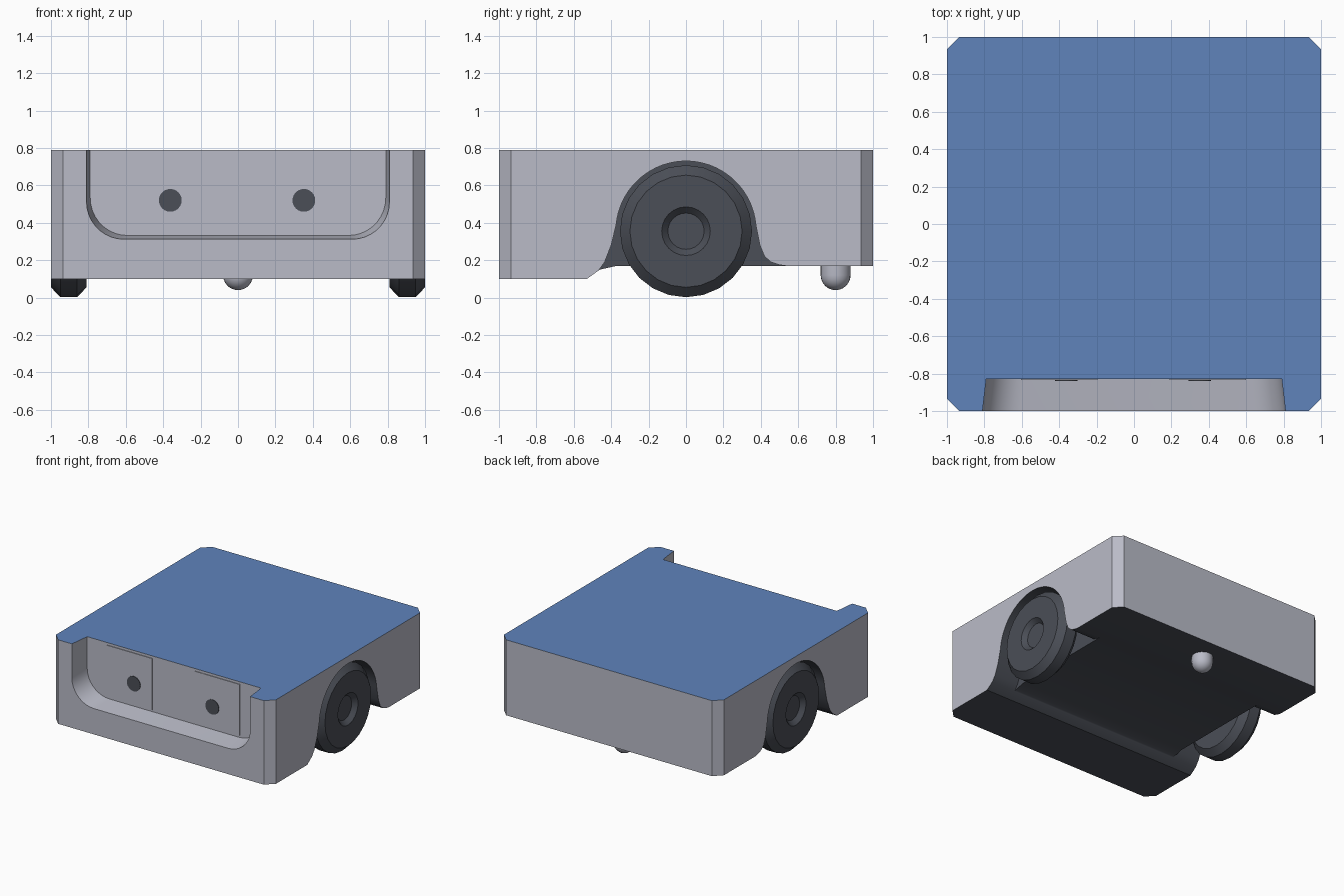
import bpy, bmesh, math

if "Cube" in bpy.data.objects:
    bpy.data.objects.remove(bpy.data.objects["Cube"])


def material(name, rgb):
    m = bpy.data.materials.new(name)
    m.diffuse_color = (*rgb, 1)
    m.use_nodes = True
    m.node_tree.nodes["Principled BSDF"].inputs["Base Color"].default_value = m.diffuse_color
    return m


GREY = material("light grey", (0.49, 0.50, 0.575))
DARK = material("dark grey", (0.07, 0.077, 0.095))
BLUE = material("blue", (0.115, 0.23, 0.50))


def loft(name, loops, mats=()):
    """Skin a series of equal-length closed loops and cap both ends."""
    bm = bmesh.new()
    rings = [[bm.verts.new(p) for p in loop] for loop in loops]
    n = len(rings[0])
    for a, b in zip(rings, rings[1:]):
        for i in range(n):
            j = (i + 1) % n
            bm.faces.new((a[i], a[j], b[j], b[i]))
    bm.faces.new(rings[0])
    bm.faces.new(rings[-1])
    bmesh.ops.recalc_face_normals(bm, faces=bm.faces)
    me = bpy.data.meshes.new(name)
    bm.to_mesh(me)
    bm.free()
    ob = bpy.data.objects.new(name, me)
    bpy.context.collection.objects.link(ob)
    for m in mats:
        me.materials.append(m)
    return ob


def activate(ob):
    bpy.ops.object.select_all(action='DESELECT')
    ob.select_set(True)
    bpy.context.view_layer.objects.active = ob


def smooth(ob, deg=30):
    activate(ob)
    bpy.ops.object.shade_smooth_by_angle(angle=math.radians(deg))


def cut(ob, cutter):
    activate(ob)
    mod = ob.modifiers.new("cut", 'BOOLEAN')
    mod.operation = 'DIFFERENCE'
    mod.solver = 'EXACT'
    mod.object = cutter
    bpy.ops.object.modifier_apply(modifier=mod.name)
    bpy.data.objects.remove(cutter)


def circle(r, n, start=0.0):
    return [(r * math.cos(start + 2 * math.pi * i / n),
             r * math.sin(start + 2 * math.pi * i / n)) for i in range(n)]


def side_prism(name, yz, x0, x1):
    return loft(name, [[(x, y, z) for y, z in yz] for x in (x0, x1)])


# Body: chamfered block
c = 0.935
plan = [(-c, -1), (c, -1), (1, -c), (1, c), (c, 1), (-c, 1), (-1, c), (-1, -c)]
body = loft("body", [[(x, y, z) for x, y in plan] for z in (0.10, 0.79)],
            (GREY, DARK, BLUE))

# Raised underside behind the front lip
under = [(-0.6, 0.05), (-0.46, 0.15), (-0.37, 0.17), (1.1, 0.17), (1.1, 0), (-0.6, 0)]
cut(body, side_prism("underside_cutter", under, -1.2, 1.2))

# Wheel wells with flared arches
AXLE = 0.355
arc = [(0.375 * math.cos(math.radians(a)), AXLE + 0.375 * math.sin(math.radians(a)))
       for a in range(175, 0, -5)]
arch = ([(-0.49, 0.05), (-0.485, 0.12), (-0.435, 0.19), (-0.40, 0.28)] + arc +
        [(0.395, 0.28), (0.42, 0.22), (0.455, 0.19), (0.50, 0.175), (0.60, 0.16), (0.60, 0.05)])
for s in (-1, 1):
    cut(body, side_prism("well_cutter", arch, s * 0.78, s * 1.1))


# Tapered U-shaped recess in the front
def recess_loop(y):
    t = (y + 1) / 0.17
    w, b, r = 0.81 - 0.02 * t, 0.312 + 0.02 * t, 0.20
    right = [(w - r + r * math.sin(math.radians(a)), b + r - r * math.cos(math.radians(a)))
             for a in range(0, 91, 10)] + [(w, 0.9)]
    return [(x, y, z) for x, z in right] + [(-x, y, z) for x, z in reversed(right)]


cut(body, loft("recess_cutter", [recess_loop(-1.05), recess_loop(-0.83)]))

# Body colours: blue deck, dark underside and wells, grey elsewhere
for p in body.data.polygons:
    x, y, z = p.center
    if p.normal.z > 0.9 and z > 0.75:
        p.material_index = 2
    elif p.normal.z < -0.05 or (abs(y) < 0.65 and abs(x) < 0.99):
        p.material_index = 1
    else:
        p.material_index = 0
smooth(body)

# Wheels: bevelled tyre with a dished hub
wheel = [(0.81, 0.10), (0.81, 0.30), (0.86, 0.353), (0.95, 0.353),
         (1.0, 0.30), (1.0, 0.13), (0.965, 0.097)]
for s, side in ((-1, "left"), (1, "right")):
    smooth(loft(side + "_wheel",
                [[(s * x, u, AXLE + v) for u, v in circle(r, 24, -math.pi / 2)]
                 for x, r in wheel], (DARK,)))

# Rear caster: round-ended peg
peg = [(0.20, 0.08)] + [(0.12 - 0.08 * math.sin(math.radians(a)),
                         0.08 * math.cos(math.radians(a))) for a in (0, 15, 30, 45, 60, 75, 86)]
smooth(loft("caster", [[(u, 0.80 + v, z) for u, v in circle(r, 24)] for z, r in peg], (GREY,)), 40)

# Sensor plates and their dark lenses
for side, x0, x1, lens in (("left", -0.605, -0.195, -0.362), ("right", 0.19, 0.60, 0.352)):
    rect = [(x0, 0.35), (x1, 0.35), (x1, 0.77), (x0, 0.77)]
    loft(side + "_sensor_plate", [[(x, y, z) for x, z in rect] for y in (-0.83, -0.835)], (GREY,))
    loft(side + "_sensor_lens", [[(lens + u, y, 0.52 + v) for u, v in circle(0.061, 24)]
                                 for y in (-0.834, -0.839)], (DARK,))
